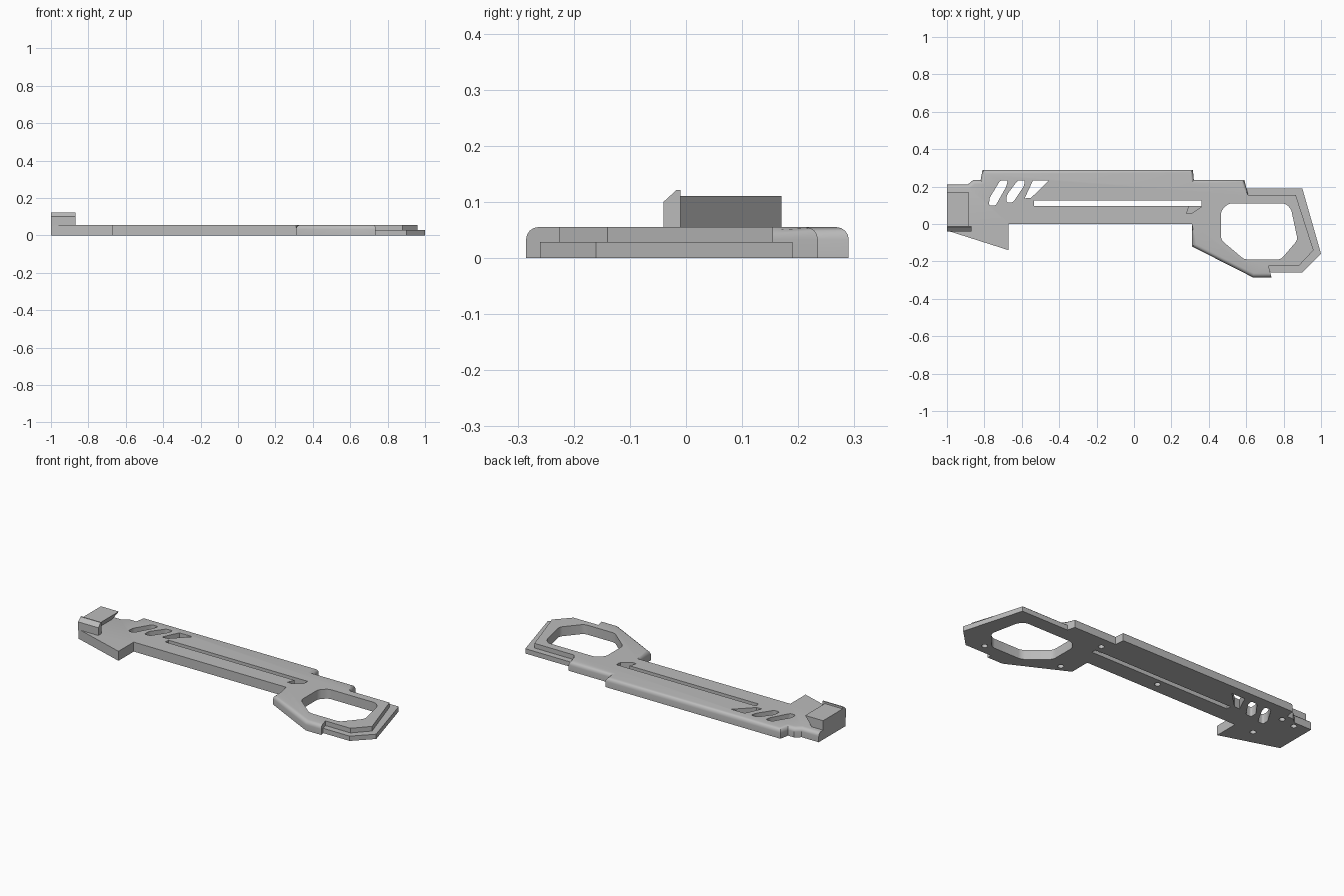
import bpy
import bmesh
from mathutils import Vector

if "Cube" in bpy.data.objects:
    bpy.data.objects.remove(bpy.data.objects["Cube"])

grey = bpy.data.materials.new("plain grey")
grey.use_nodes = True
colour = (0.5, 0.5, 0.5, 1)
grey.diffuse_color = colour
grey.node_tree.nodes["Principled BSDF"].inputs["Base Color"].default_value = colour

TOP = 0.055
STEP = 0.028
AXES = {"z": lambda a, b, c: (a, b, c),
        "y": lambda a, b, c: (a, c, b),
        "x": lambda a, b, c: (c, a, b)}


def prism(name, points, low, high, axis="z", corner=0, fillet=None, radius=0.022):
    """Extrude an outline; optionally round its corners or the chosen top edges."""
    place = AXES[axis]
    bm = bmesh.new()
    base = [bm.verts.new(place(a, b, low)) for a, b in points]
    top = [bm.verts.new(place(a, b, high)) for a, b in points]
    n = len(points)
    bm.faces.new(base)
    bm.faces.new(top)
    for i in range(n):
        j = (i + 1) % n
        bm.faces.new((base[i], base[j], top[j], top[i]))
    bmesh.ops.recalc_face_normals(bm, faces=bm.faces)
    edges, size = [], radius
    if corner:
        edges = [bm.edges.get((base[i], top[i])) for i in range(n)]
        size = corner
    elif fillet:
        edges = [bm.edges.get((top[i], top[(i + 1) % n])) for i in fillet]
    if edges:
        bmesh.ops.bevel(bm, geom=edges, offset=size, offset_type="OFFSET",
                        segments=4, profile=0.5, affect="EDGES", clamp_overlap=True)
    mesh = bpy.data.meshes.new(name)
    bm.to_mesh(mesh)
    bm.free()
    obj = bpy.data.objects.new(name, mesh)
    bpy.context.collection.objects.link(obj)
    mesh.materials.append(grey)
    return obj


def activate(obj):
    bpy.ops.object.select_all(action="DESELECT")
    obj.select_set(True)
    bpy.context.view_layer.objects.active = obj


def cut(target, cutter):
    """Subtract the cutter and throw it away."""
    cutter.hide_render = True
    mod = target.modifiers.new("cut", "BOOLEAN")
    mod.operation, mod.solver, mod.object = "DIFFERENCE", "EXACT", cutter
    activate(target)
    bpy.ops.object.modifier_apply(modifier=mod.name)
    bpy.data.objects.remove(cutter)


# Main plate, with rounded top edges along the back and the lower grip
outline = [(-1, .21), (-.89, .21), (-.86, .235), (-.82, .235), (-.81, .29),
           (.315, .29), (.32, .235), (.59, .235), (.61, .155),
           (.865, .155), (.96, -.14), (.88, -.225), (.72, -.225), (.735, -.285),
           (.635, -.285), (.31, -.12), (.31, 0), (-.67, 0), (-.67, -.14), (-1, -.035)]
body = prism("main_plate", outline, 0, TOP, fillet=[0, 1, 2, 3, 4, 5, 6, 7, 13, 14, 15])

# Lower ledge wrapped around the rear loop
ledge = [(.601, .19), (.9, .19), (1, -.16), (.9, -.26), (.729, -.26),
         (.72, -.225), (.88, -.225), (.96, -.14), (.865, .155), (.61, .155)]
prism("rear_ledge", ledge, 0, STEP)

# Large rear opening
opening = [(.465, .07), (.505, .11), (.81, .11), (.84, .08), (.875, -.085),
           (.785, -.19), (.59, -.19), (.465, -.085)]
cut(body, prism("opening_cutter", opening, -.1, .2, corner=.018))

# Three slanted vents
for shift, drop in ((0, .098), (.093, .115)):
    x = -.775 + shift
    vent = [(x + .06, .233), (x + .1, .233), (x + .092, .2),
            (x + .035, drop), (x, drop), (x + .002, drop + .04)]
    cut(body, prism("vent_cutter", vent, -.1, .2, corner=.01))
cut(body, prism("vent_cutter", [(-.54, .233), (-.455, .233), (-.55, .14), (-.585, .137)],
                -.1, .2))

# Long narrow slot and the shallow pocket at its end
slot = [(-.535, .125), (.36, .125), (.36, .097), (-.535, .097)]
cut(body, prism("slot_cutter", slot, -.1, .2))
pocket = [(.3, .11), (.28, .055), (.305, .055), (.358, .09), (.358, .11)]
cut(body, prism("pocket_cutter", pocket, .02, .2))

# Blind round sockets underneath
for x, y in ((.82, -.205), (.39, -.115), (.36, .17), (-.105, .06),
             (-.79, 0), (-.82, .195), (-.91, .18)):
    bpy.ops.mesh.primitive_cylinder_add(vertices=20, radius=.016, depth=.06,
                                        location=Vector((x, y, 0)))
    cut(body, bpy.context.object)

# Front lug with an undercut side, and its chamfered end stop
prism("front_lug", [(-1, .05), (-.93, .05), (-.885, .11), (-1, .11)], -.01, .17, axis="y")
stop = [(-.04, .05), (-.04, .1), (-.017, .121), (-.01, .121), (-.01, .05)]
prism("lug_stop", stop, -1, -.87, axis="x")

activate(body)
bpy.ops.object.shade_smooth_by_angle(angle=0.6)
